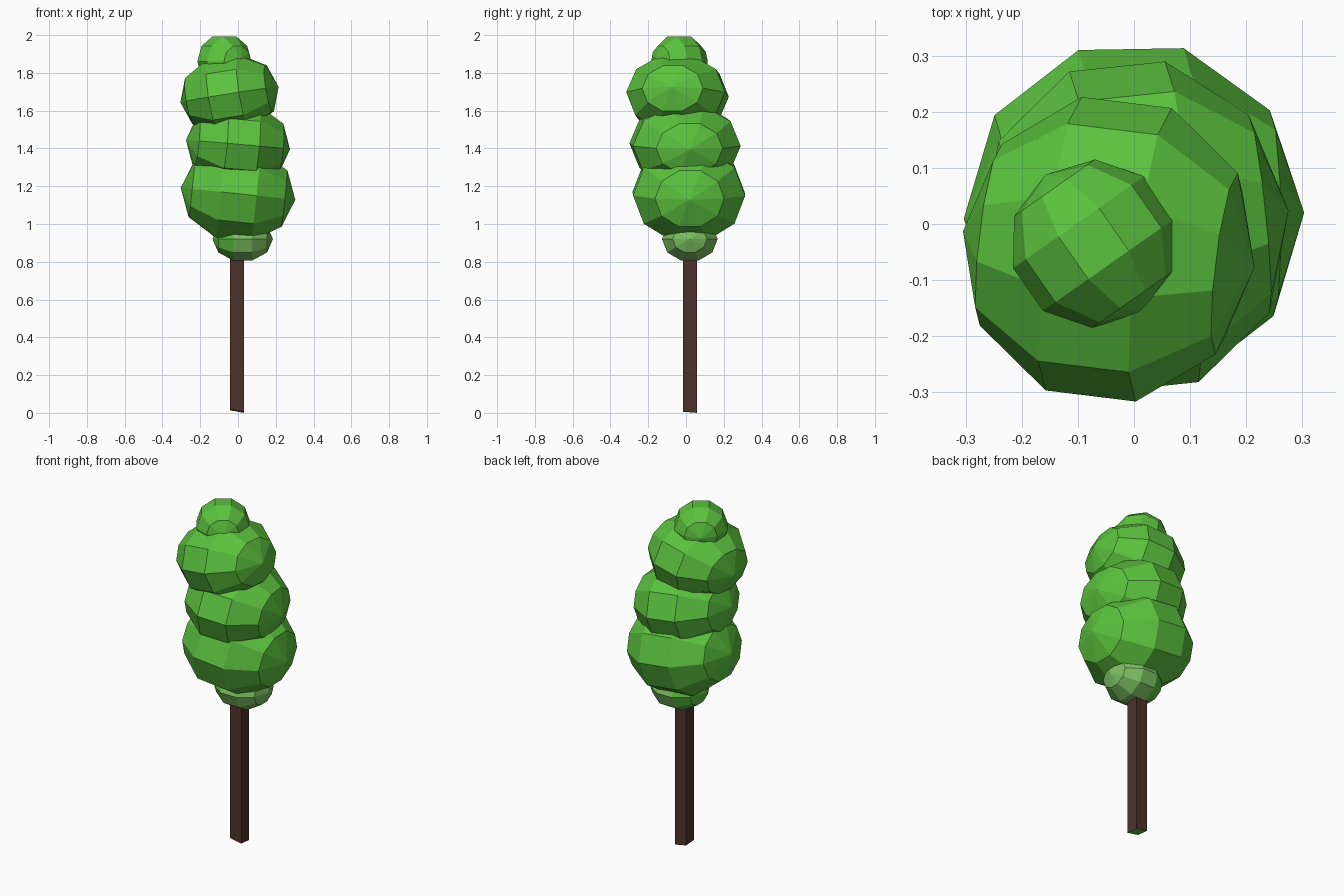
import bpy, bmesh, math
from mathutils import Matrix, Vector

if "Cube" in bpy.data.objects:
    bpy.data.objects.remove(bpy.data.objects["Cube"])


def material(name, rgb):
    m = bpy.data.materials.new(name)
    m.diffuse_color = (*rgb, 1)
    m.use_nodes = True
    m.node_tree.nodes["Principled BSDF"].inputs["Base Color"].default_value = m.diffuse_color
    return m


leaf = material("leaf green", (0.105, 0.54, 0.048))
pale = material("pale green", (0.20, 0.52, 0.12))
bark = material("bark brown", (0.08, 0.032, 0.024))


def finish(bm, name, mats):
    me = bpy.data.meshes.new(name)
    bm.to_mesh(me)
    bm.free()
    for m in mats:
        me.materials.append(m)
    ob = bpy.data.objects.new(name, me)
    bpy.context.collection.objects.link(ob)
    return ob


def clump(name, centre, radii, pitch=0, yaw=0, two_tone=False):
    """Coarse sphere with its poles on the x axis, squashed and tilted."""
    bm = bmesh.new()
    bmesh.ops.create_uvsphere(bm, u_segments=10, v_segments=5, radius=1)
    spin = Matrix.Rotation(math.pi / 2, 4, 'Y')
    tilt = (Matrix.Rotation(math.radians(yaw), 4, 'Z')
            @ Matrix.Rotation(math.radians(-pitch), 4, 'Y'))
    bm.transform(Matrix.Translation(centre) @ tilt
                 @ Matrix.Diagonal((*radii, 1)) @ spin)
    bm.normal_update()
    if two_tone:  # the left faces stay leaf green
        for f in bm.faces:
            f.material_index = 1 if f.normal.x > -0.3 else 0
    return finish(bm, name, [leaf, pale] if two_tone else [leaf])


# Foliage stack, bottom to top
clump("lowest_foliage", (0.025, 0.02, 0.92), (0.16, 0.155, 0.126), two_tone=True)
clump("lower_foliage", (0, 0.015, 1.16), (0.305, 0.312, 0.267), pitch=-6, yaw=1)
clump("middle_foliage", (0, -0.005, 1.42), (0.278, 0.302, 0.235), pitch=-5, yaw=6)
clump("upper_foliage", (-0.045, -0.045, 1.685), (0.265, 0.277, 0.22), pitch=9, yaw=-7)
clump("top_foliage", (-0.072, -0.035, 1.86), (0.15, 0.15, 0.147), yaw=-55)

# Square trunk with a slanted, leaf-coloured cut end
bm = bmesh.new()
bmesh.ops.create_cube(bm, size=1)
for v in bm.verts:
    x = -0.042 if v.co.x < 0 else 0.032
    y = -0.015 if v.co.y < 0 else 0.058
    z = 0.92
    if v.co.z < 0:
        z = (0.014 if x < 0 else 0) + (0.006 if y < 0 else 0)
    v.co = Vector((x, y, z))
bm.normal_update()
for f in bm.faces:
    f.material_index = 1 if f.normal.z < -0.5 else 0
finish(bm, "trunk", [bark, leaf])
